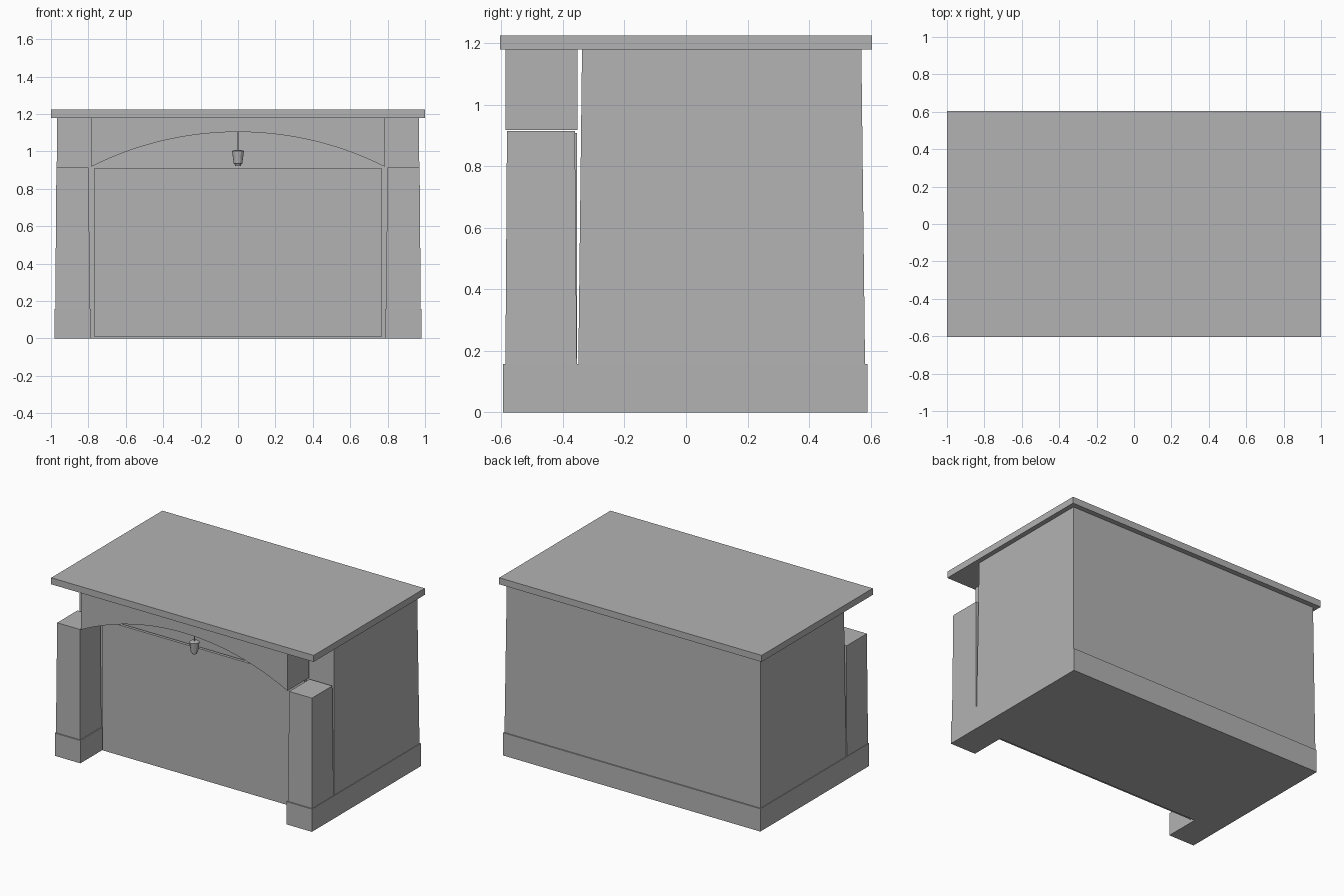
import bpy, bmesh, math

cube = bpy.data.objects.get("Cube")
if cube:
    bpy.data.objects.remove(cube, do_unlink=True)

GREY = (0.45, 0.45, 0.45, 1)
grey = bpy.data.materials.new("plain grey")
grey.use_nodes = True
grey.diffuse_color = GREY
grey.node_tree.nodes["Principled BSDF"].inputs["Base Color"].default_value = GREY


def finish(name, bm):
    bmesh.ops.recalc_face_normals(bm, faces=bm.faces)
    mesh = bpy.data.meshes.new(name)
    bm.to_mesh(mesh)
    bm.free()
    mesh.materials.append(grey)
    obj = bpy.data.objects.new(name, mesh)
    bpy.context.collection.objects.link(obj)
    return obj


def loft(name, lower, upper):
    """Closed solid between two outlines with equal point counts."""
    bm = bmesh.new()
    a = [bm.verts.new(p) for p in lower]
    b = [bm.verts.new(p) for p in upper]
    n = len(a)
    bm.faces.new(a)
    bm.faces.new(b)
    for i in range(n):
        j = (i + 1) % n
        bm.faces.new((a[i], a[j], b[j], b[i]))
    return finish(name, bm)


def rect(x0, x1, y0, y1, z):
    return [(x0, y0, z), (x1, y0, z), (x1, y1, z), (x0, y1, z)]


def box(name, x0, x1, y0, y1, z0, z1):
    return loft(name, rect(x0, x1, y0, y1, z0), rect(x0, x1, y0, y1, z1))


# Mantel slab
box("mantel_slab", -1, 1, -0.605, 0.605, 1.18, 1.225)

# U-shaped plinth with a notch at the front
half = [(0.785, -0.352), (0.785, -0.595), (0.98, -0.595), (0.98, 0.59)]
outline = half + [(-x, y) for x, y in reversed(half)]
loft("plinth", [(x, y, 0) for x, y in outline], [(x, y, 0.157) for x, y in outline])

# Tapered rear body
loft("rear_body", rect(-0.976, 0.976, -0.35, 0.582, 0.157),
     rect(-0.967, 0.967, -0.338, 0.57, 1.18))

# Tapered pillars on both sides
for side, s in (("left", 1), ("right", -1)):
    loft(side + "_pillar",
         rect(s * 0.792, s * 0.977, -0.587, -0.355, 0.157),
         rect(s * 0.798, s * 0.971, -0.582, -0.361, 0.914))

# Arched beam between the pillars
W, RISE, SPRING, STEPS = 0.787, 0.187, 0.917, 40
radius = (W * W + RISE * RISE) / (2 * RISE)
sweep = math.asin(W / radius)
profile = [(W, 1.18), (-W, 1.18)]
for i in range(STEPS + 1):
    a = sweep * (2 * i / STEPS - 1)
    profile.append((radius * math.sin(a), SPRING + RISE - radius * (1 - math.cos(a))))
beam = loft("arched_beam", [(x, -0.587, z) for x, z in profile],
            [(x, -0.352, z) for x, z in profile])

# Panel standing at the back of the recess
box("recess_panel", -0.77, 0.77, -0.375, -0.355, 0.01, 0.908)


# Hanging lantern: profile of (radius, height) turned about its axis
def turned(name, points, sides, y):
    bm = bmesh.new()
    rings = []
    for r, z in points:
        rings.append([bm.verts.new((r * math.cos(math.tau * k / sides),
                                    y + r * math.sin(math.tau * k / sides), z))
                      for k in range(sides)])
    for a, b in zip(rings, rings[1:]):
        for k in range(sides):
            m = (k + 1) % sides
            bm.faces.new((a[k], a[m], b[m], b[k]))
    bm.faces.new(rings[0])
    bm.faces.new(rings[-1])
    return finish(name, bm)


LAMP_Y = -0.475
rod = turned("lantern_rod", [(0.003, 1.0), (0.003, 1.11)], 8, LAMP_Y)
lantern = turned("lantern", [(0.016, 0.922), (0.018, 0.932), (0.023, 0.935),
                             (0.032, 1.003), (0.012, 1.008)], 12, LAMP_Y)

# Smooth the curved parts
bpy.ops.object.select_all(action="DESELECT")
for obj in (beam, rod, lantern):
    obj.select_set(True)
bpy.context.view_layer.objects.active = beam
bpy.ops.object.shade_smooth_by_angle(angle=math.radians(25))
